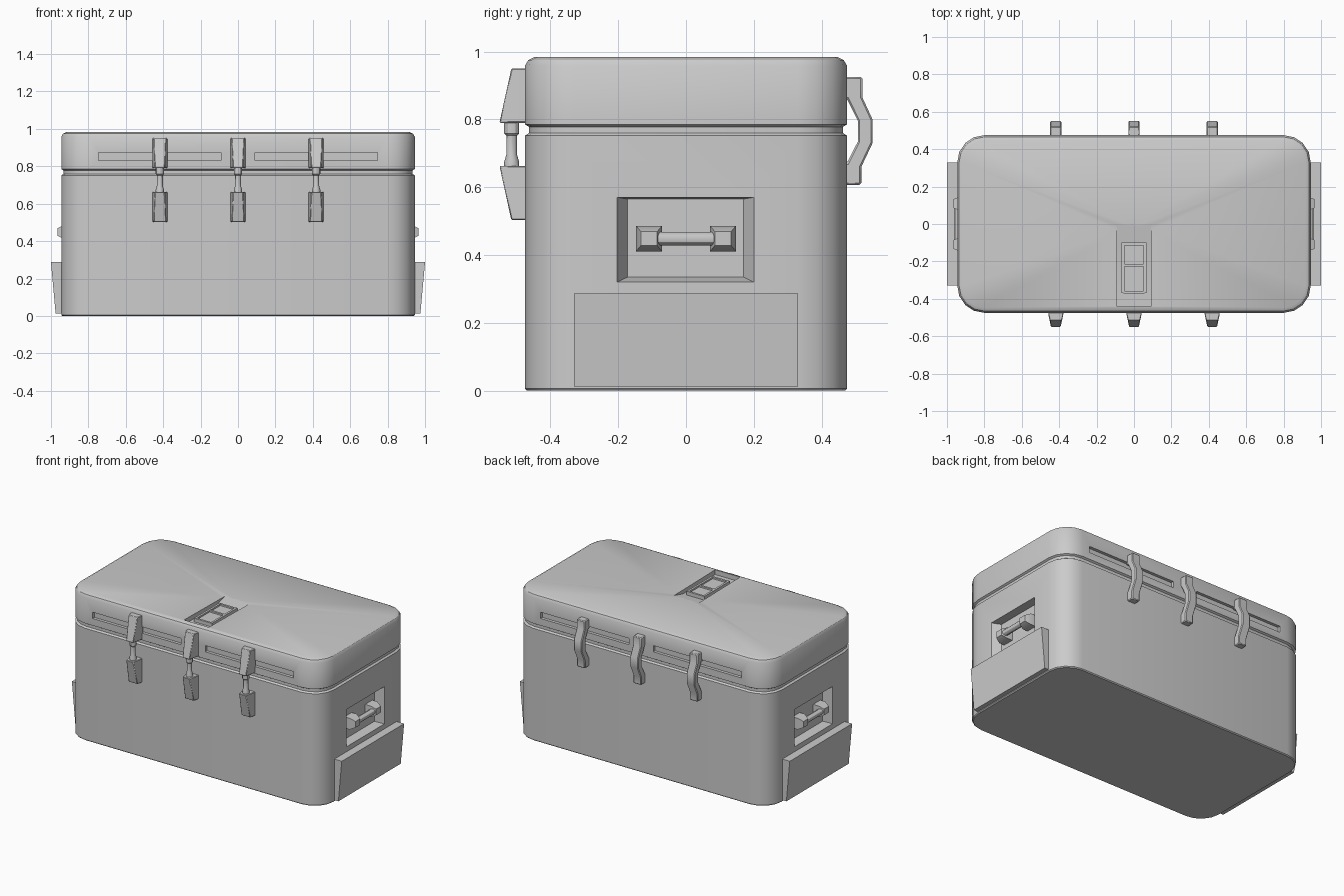
import bpy, bmesh, math

if "Cube" in bpy.data.objects:
    bpy.data.objects.remove(bpy.data.objects["Cube"])


def loft(name, rings, smooth=True):
    """Skin closed rings of points and cap both ends."""
    bm = bmesh.new()
    vs = [[bm.verts.new(p) for p in r] for r in rings]
    n = len(rings[0])
    for a, b in zip(vs, vs[1:]):
        for i in range(n):
            j = (i + 1) % n
            bm.faces.new((a[i], a[j], b[j], b[i]))
    bm.faces.new(vs[0])
    bm.faces.new(vs[-1])
    bmesh.ops.recalc_face_normals(bm, faces=bm.faces)
    me = bpy.data.meshes.new(name)
    bm.to_mesh(me)
    bm.free()
    ob = bpy.data.objects.new(name, me)
    bpy.context.collection.objects.link(ob)
    if smooth:
        shade(ob)
    return ob


def shade(ob):
    bpy.ops.object.select_all(action='DESELECT')
    ob.select_set(True)
    bpy.context.view_layer.objects.active = ob
    bpy.ops.object.shade_smooth_by_angle(angle=math.radians(30))


def bevel(ob, w):
    m = ob.modifiers.new("bevel", 'BEVEL')
    m.width, m.segments = w, 1
    return ob


def outline(z, inset=0.0, segs=4):
    """Rounded rectangle of the chest at height z."""
    pts = []
    for k, (sx, sy) in enumerate(((1, 1), (-1, 1), (-1, -1), (1, -1))):
        for i in range(segs + 1):
            a = math.pi / 2 * (k + i / segs)
            r = 0.145 - inset
            pts.append((sx * 0.80 + r * math.cos(a), sy * 0.33 + r * math.sin(a), z))
    return pts


def rect_yz(x, y0, y1, z0, z1):
    return [(x, y0, z0), (x, y1, z0), (x, y1, z1), (x, y0, z1)]


def box(name, x0, x1, y0, y1, z0, z1, smooth=False):
    return loft(name, [rect_yz(x, y0, y1, z0, z1) for x in (x0, x1)], smooth)


def cut(ob, cutters):
    for c in cutters:
        c.hide_render = True
        m = ob.modifiers.new("cut", 'BOOLEAN')
        m.operation, m.solver, m.object = 'DIFFERENCE', 'EXACT', c
        bpy.context.view_layer.objects.active = ob
        bpy.ops.object.modifier_apply(modifier=m.name)
        bpy.data.objects.remove(c)
    shade(ob)


# lower tub with the neck of the lid seam
body = loft("tub", [outline(0, 0.006), outline(0.006), outline(0.752), outline(0.76, 0.012),
                    outline(0.795, 0.012)], False)
cut(body, [loft("handle_cutter", [rect_yz(s * 1.05, -0.203, 0.2, 0.32, 0.57),
                                  rect_yz(s * 0.945, -0.203, 0.2, 0.32, 0.57),
                                  rect_yz(s * 0.892, -0.172, 0.17, 0.335, 0.565)], False)
           for s in (-1, 1)])

# lid with a faintly dished top
dish = [(x * 0.02, y * 0.02, 0.977) for x, y, z in outline(0)]
lid = loft("lid", [outline(0.778, 0.012), outline(0.785), outline(0.958),
                   outline(0.975, 0.01), outline(0.984, 0.028), dish], False)
cutters = [box("slot_cutter", min(s * 0.09, s * 0.745), max(s * 0.09, s * 0.745),
               min(t * 0.455, t * 0.6), max(t * 0.455, t * 0.6), 0.832, 0.874)
           for s in (-1, 1) for t in (-1, 1)]
# ramped pocket for the top latch
ramp = [(0.0, 0.979), (-0.10, 0.952), (-0.44, 0.952), (-0.44, 1.05), (0.0, 1.05)]
cutters.append(loft("pocket_cutter", [[(x, y, z) for y, z in ramp] for x in (-0.092, 0.092)], False))
cut(lid, cutters)

# top latch: frame with crossbar
for s in (-1, 1):
    x = s * 0.059
    box("top_latch_rail", x - 0.007, x + 0.007, -0.37, -0.10, 0.945, 0.977)
for y in (-0.364, -0.22, -0.107):
    box("top_latch_bar", -0.056, 0.056, y - 0.007, y + 0.007, 0.945, 0.976)
box("top_latch_plate", -0.056, 0.056, -0.365, -0.105, 0.945, 0.966)

# front latches and back straps
strap = [(0.46, 0.925), (0.52, 0.925), (0.52, 0.865), (0.55, 0.80), (0.55, 0.73), (0.517, 0.66),
         (0.517, 0.607), (0.46, 0.607), (0.46, 0.672), (0.475, 0.672), (0.507, 0.735),
         (0.507, 0.795), (0.475, 0.86), (0.46, 0.86)]
for x in (-0.418, 0, 0.418):
    for name, zf, zn in (("latch_upper", 0.95, 0.79), ("latch_lower", 0.503, 0.663)):
        w, v = 0.04, 0.026
        ob = loft(name, [
            [(x - w, -0.465, zf), (x + w, -0.465, zf), (x + w, -0.465, zn), (x - w, -0.465, zn)],
            [(x - w, -0.483, zf), (x + w, -0.483, zf), (x + w, -0.483, zn), (x - w, -0.483, zn)],
            [(x - v - .006, -0.515, zf), (x + v + .006, -0.515, zf),
             (x + v, -0.55, zn), (x - v, -0.55, zn)]])
        bevel(ob, 0.003)
    prof = [(0.022, 0.80), (0.022, 0.758), (0.016, 0.752), (0.016, 0.695), (0.022, 0.675), (0.022, 0.65)]
    loft("latch_rod", [[(x + r * math.cos(i * math.pi / 6), -0.514 + r * math.sin(i * math.pi / 6), z)
                        for i in range(12)] for r, z in prof])
    bevel(loft("back_strap", [[(x + d, y, z) for y, z in strap] for d in (-0.03, 0.03)]), 0.005)

# side handles and side steps
for s in (-1, 1):
    for t in (-1, 1):
        y = t * 0.109
        loft("handle_mount", [rect_yz(s * 0.885, y - 0.038, y + 0.038, 0.411, 0.486),
                              rect_yz(s * 0.93, y - 0.038, y + 0.038, 0.411, 0.486),
                              rect_yz(s * 0.965, y - 0.024, y + 0.024, 0.428, 0.469)])
    loft("handle_grip", [[(s * 0.94 + 0.02 * math.cos(i * math.pi / 6), y,
                           0.448 + 0.02 * math.sin(i * math.pi / 6)) for i in range(12)]
                         for y in (-0.09, 0.09)])
    step = [(0.935, 0.287), (1.0, 0.287), (0.975, 0.012), (0.935, 0.012)]
    loft("side_step", [[(s * x, y, z) for x, z in step] for y in (-0.33, 0.33)])
